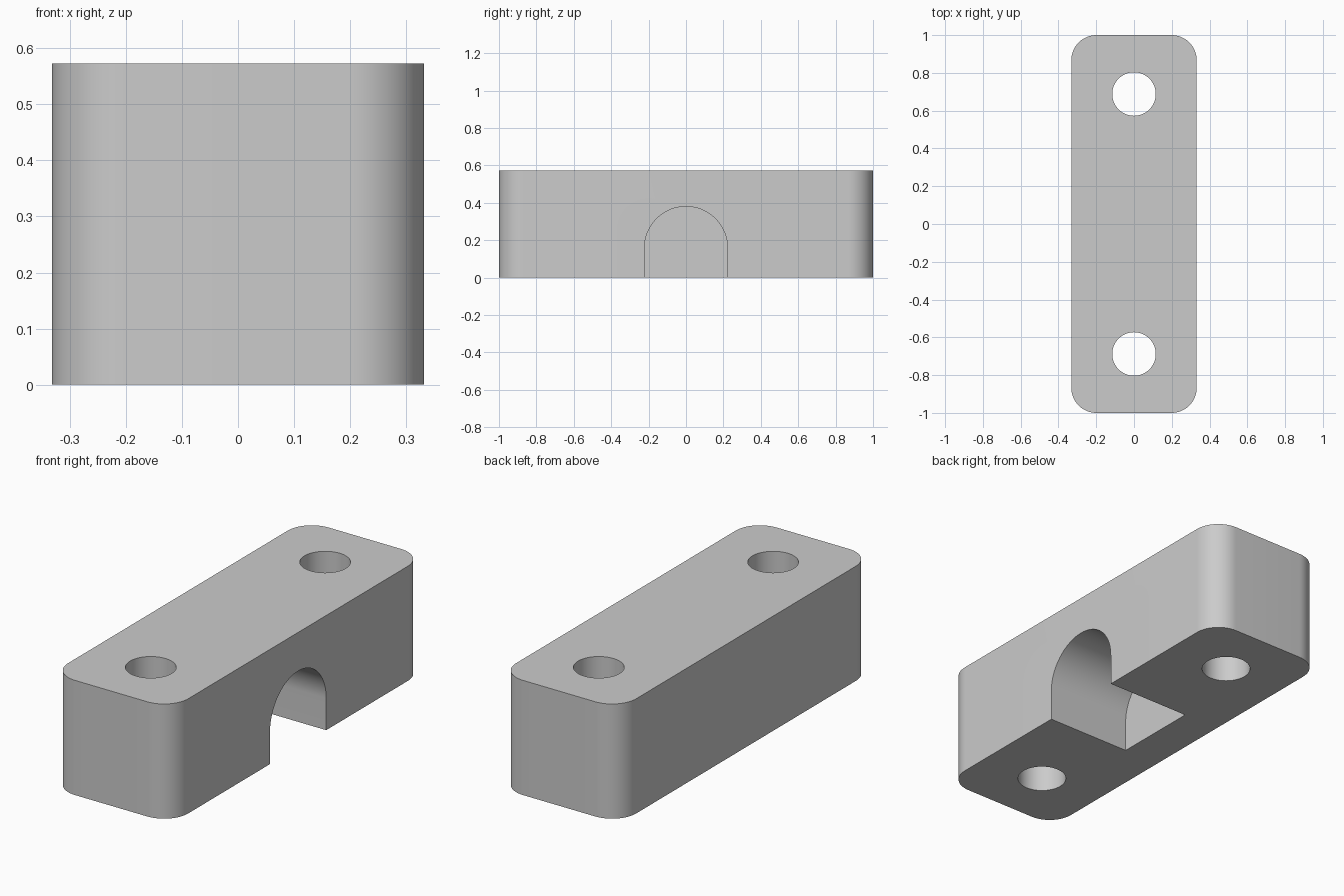
import bpy, bmesh
from math import pi, sin, cos, radians
from mathutils import Vector

HALF_W, HALF_L, HEIGHT = 0.332, 1.0, 0.573
CORNER = 0.133
HOLE_R, HOLE_Y = 0.115, 0.688
SLOT_R, SLOT_TOP, SLOT_BACK = 0.222, 0.38, -0.134

cube = bpy.data.objects.get("Cube")
if cube:
    bpy.data.objects.remove(cube, do_unlink=True)

grey = bpy.data.materials.new("plain grey")
grey.use_nodes = True
colour = (0.6, 0.6, 0.6, 1)
grey.diffuse_color = colour
grey.node_tree.nodes["Principled BSDF"].inputs["Base Color"].default_value = colour


def arc(cx, cy, r, start, end, steps):
    """Points on an arc, angles in degrees."""
    angles = [radians(start + (end - start) * i / steps) for i in range(steps + 1)]
    return [(cx + r * cos(a), cy + r * sin(a)) for a in angles]


def prism(name, points, push):
    """Extrude a closed outline of 3D points along a vector."""
    bm = bmesh.new()
    face = bm.faces.new([bm.verts.new(p) for p in points])
    out = bmesh.ops.extrude_face_region(bm, geom=[face])
    verts = [v for v in out["geom"] if isinstance(v, bmesh.types.BMVert)]
    bmesh.ops.translate(bm, verts=verts, vec=Vector(push))
    bmesh.ops.recalc_face_normals(bm, faces=bm.faces)
    mesh = bpy.data.meshes.new(name)
    bm.to_mesh(mesh)
    bm.free()
    mesh.materials.append(grey)
    obj = bpy.data.objects.new(name, mesh)
    bpy.context.collection.objects.link(obj)
    return obj


# Block with four rounded upright corners
outline = []
for sx, sy, start in ((1, 1, 0), (-1, 1, 90), (-1, -1, 180), (1, -1, 270)):
    outline += arc(sx * (HALF_W - CORNER), sy * (HALF_L - CORNER),
                   CORNER, start, start + 90, 16)
block = prism("clamp_block", [(x, y, 0) for x, y in outline], (0, 0, HEIGHT))

# Two upright bolt holes
cutters = []
for side, y in (("front", -HOLE_Y), ("back", HOLE_Y)):
    ring = arc(0, y, HOLE_R, 0, 360, 64)[:-1]
    cutters.append(prism(side + "_hole_cutter", [(x, v, -0.1) for x, v in ring],
                         (0, 0, HEIGHT + 0.2)))

# Arched slot, open below and on the +x side only
arch = arc(0, SLOT_TOP - SLOT_R, SLOT_R, 0, 180, 48)
arch += [(-SLOT_R, -0.1), (SLOT_R, -0.1)]
cutters.append(prism("slot_cutter", [(SLOT_BACK, y, z) for y, z in arch],
                     (HALF_W - SLOT_BACK + 0.1, 0, 0)))

# Cut, then tidy away the cutters
bpy.ops.object.select_all(action="DESELECT")
block.select_set(True)
bpy.context.view_layer.objects.active = block
for cutter in cutters:
    cutter.hide_render = True
    cut = block.modifiers.new(cutter.name, "BOOLEAN")
    cut.operation = "DIFFERENCE"
    cut.solver = "EXACT"
    cut.object = cutter
    bpy.ops.object.modifier_apply(modifier=cut.name)
    bpy.data.objects.remove(cutter, do_unlink=True)

bpy.ops.object.shade_smooth_by_angle(angle=radians(30))
